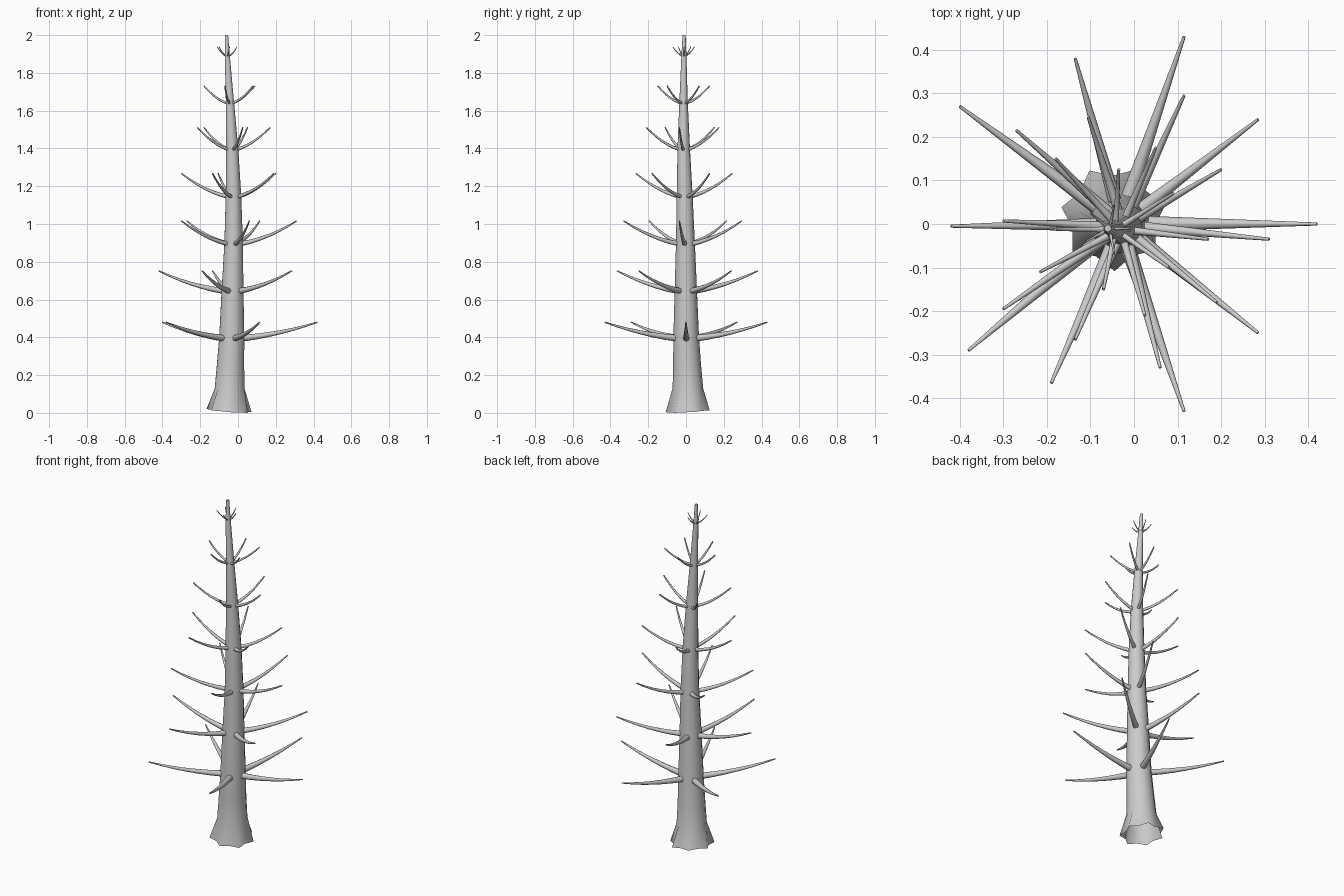
import bpy, bmesh, math
from mathutils import Vector

if "Cube" in bpy.data.objects:
    bpy.data.objects.remove(bpy.data.objects["Cube"])

# Trunk stations: z, centre x, centre y, radius
TRUNK = [(0.13, -0.044, 0.010, 0.081), (0.25, -0.040, 0.006, 0.074),
         (0.40, -0.033, 0.001, 0.068), (0.65, -0.029, -0.001, 0.059),
         (0.90, -0.023, -0.003, 0.050), (1.15, -0.024, -0.007, 0.042),
         (1.40, -0.031, -0.012, 0.033), (1.65, -0.043, -0.013, 0.022),
         (1.90, -0.057, -0.011, 0.013), (2.00, -0.060, -0.010, 0.008)]

# Whorls of branches: base z, rise, base thickness, tip positions seen from above
WHORLS = [
    (0.395, 0.085, 0.018, [(.42, 0), (.115, .43), (-.40, .27), (-.38, -.29), (.115, -.43)]),
    (0.645, 0.107, 0.016, [(.285, .24), (-.135, .38), (-.42, -.005), (-.19, -.365), (.285, -.25)]),
    (0.895, 0.121, 0.013, [(.31, -.035), (.115, .295), (-.27, .215), (-.30, -.195), (.06, -.33)]),
    (1.145, 0.123, 0.011, [(.20, .125), (-.105, .245), (-.30, .007), (-.135, -.265), (.19, -.18)]),
    (1.395, 0.116, 0.009, [(.17, -.035), (.05, .175), (-.18, .15), (-.215, -.11), (.025, -.21)]),
    (1.640, 0.091, 0.007, [(.09, .07), (-.035, .125), (-.18, -.012), (-.07, -.15), (.08, -.10)]),
    (1.890, 0.048, 0.004, [(-.005, -.01), (-.045, .045), (-.10, .025), (-.11, -.04), (-.045, -.07)]),
]


def loft(name, rings, cap_start, cap_end):
    """Skin a list of equal-sized vertex rings (counter-clockwise seen from the end)."""
    bm = bmesh.new()
    loops = [[bm.verts.new(p) for p in ring] for ring in rings]
    n = len(loops[0])
    for a, b in zip(loops, loops[1:]):
        for i in range(n):
            j = (i + 1) % n
            bm.faces.new((a[i], a[j], b[j], b[i]))
    if cap_start:
        bm.faces.new(loops[0][::-1])
    if cap_end:
        bm.faces.new(loops[-1])
    mesh = bpy.data.meshes.new(name)
    bm.to_mesh(mesh)
    bm.free()
    obj = bpy.data.objects.new(name, mesh)
    bpy.context.collection.objects.link(obj)
    bpy.ops.object.select_all(action='DESELECT')
    obj.select_set(True)
    bpy.context.view_layer.objects.active = obj
    bpy.ops.object.shade_smooth_by_angle(angle=math.radians(60))


def trunk_at(z):
    for a, b in zip(TRUNK, TRUNK[1:]):
        if z <= b[0]:
            t = (z - a[0]) / (b[0] - a[0])
            return [p + (q - p) * t for p, q in zip(a, b)][1:]


# Trunk with a seven-pointed, slightly tilted root flare, open underneath
SIDES = 14
angles = [math.radians(14) + math.tau * i / SIDES for i in range(SIDES)]
root = []
for i, a in enumerate(angles):
    r = 0.122 if i % 2 == 0 else 0.097
    dx, dy = r * math.cos(a), r * math.sin(a)
    root.append((-0.047 + dx, 0.014 + dy, max(0, 0.011 - 0.07 * dx + 0.06 * dy)))
rings = [root]
for z, cx, cy, r in TRUNK:
    rings.append([(cx + r * math.cos(a), cy + r * math.sin(a), z) for a in angles])
loft("trunk", rings, False, True)

# Branches: tapered tubes that curve upward
for w, (z0, rise, thick, tips) in enumerate(WHORLS):
    cx, cy, r = trunk_at(z0)
    for k, (tx, ty) in enumerate(tips):
        centre, tip = Vector((cx, cy, z0)), Vector((tx, ty, z0))
        out = (tip - centre).normalized()
        start = centre + out * r * 0.75
        side = Vector((-out.y, out.x, 0))
        length = (tip - start).length
        rings = []
        for s in range(7):
            t = s / 6
            p = start.lerp(tip, t) + Vector((0, 0, rise * (0.45 * t + 0.55 * t * t)))
            tangent = (out * length + Vector((0, 0, rise * (0.45 + 1.1 * t)))).normalized()
            up = tangent.cross(side)
            rad = thick + (min(0.0035, thick * 0.5) - thick) * t
            rings.append([p + side * rad * math.cos(a) + up * rad * math.sin(a)
                          for a in (math.tau * i / 8 for i in range(8))])
        loft(f"branch_{w + 1}_{k + 1}", rings, True, True)
